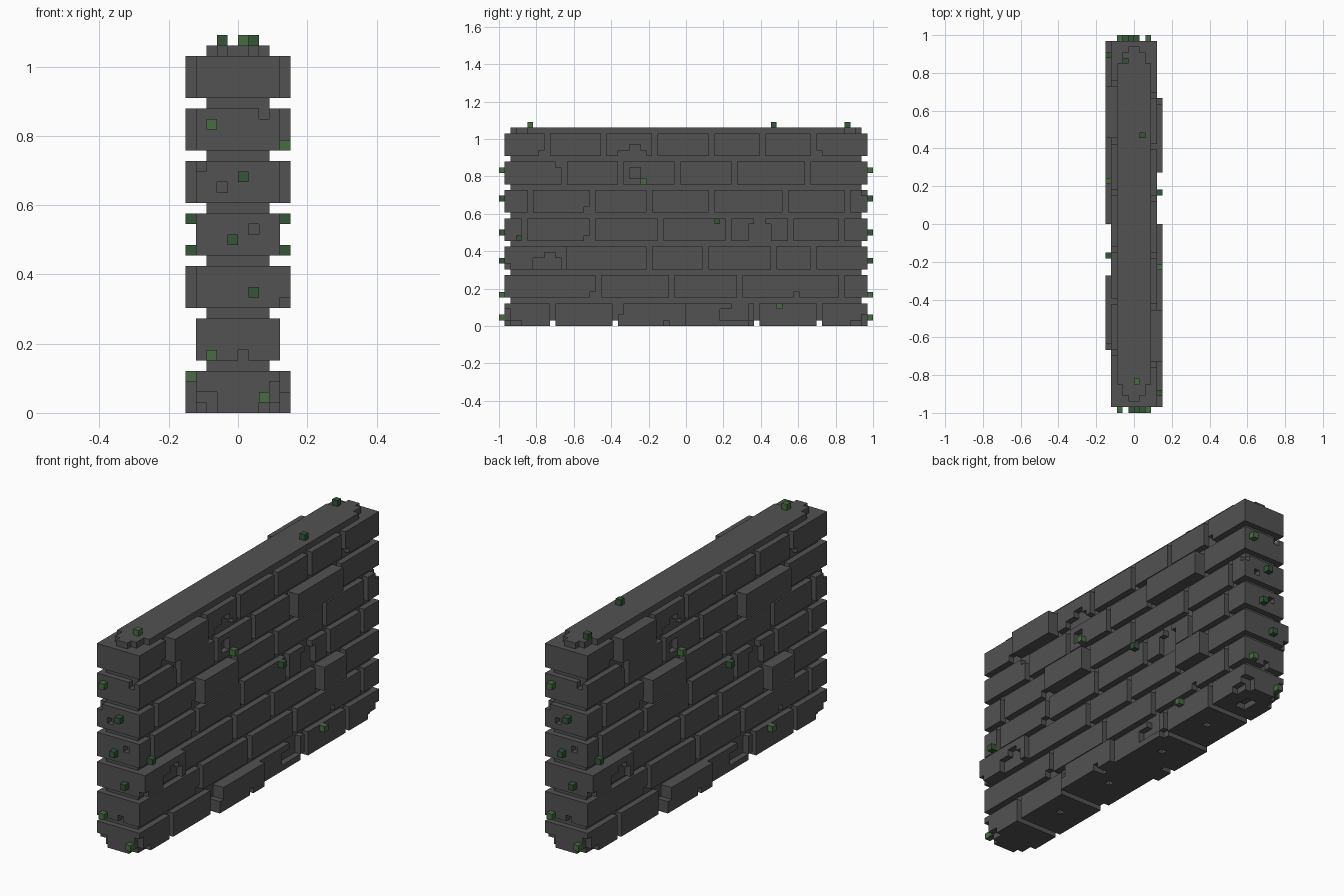
import bpy, bmesh
from mathutils import Vector

cube = bpy.data.objects.get("Cube")
if cube:
    bpy.data.objects.remove(cube, do_unlink=True)

U = 1 / 33  # edge of one block cell


def material(name, rgb):
    m = bpy.data.materials.new(name)
    m.use_nodes = True
    m.diffuse_color = (*rgb, 1)
    m.node_tree.nodes["Principled BSDF"].inputs["Base Color"].default_value = (*rgb, 1)
    return m


STONE = material("dark stone", (0.085, 0.085, 0.085))
MOSS = material("moss green", (0.065, 0.15, 0.055))
DARK_MOSS = material("deep moss green", (0.036, 0.09, 0.04))


def box(x0, x1, y0, y1, z0, z1):
    return {(x, y, z) for x in range(x0, x1) for y in range(y0, y1) for z in range(z0, z1)}


def both(cells):
    """Cells plus their copy turned half a turn about z."""
    return cells | {(-1 - x, -1 - y, z) for x, y, z in cells}


def build(name, cells, solid, mat):
    """Skin a set of cells, leaving out faces buried against other stone."""
    bm = bmesh.new()
    verts = {}
    for c in cells:
        for axis in range(3):
            for side in (0, 1):
                n = list(c)
                n[axis] += 2 * side - 1
                if tuple(n) in solid:
                    continue
                a, b = (axis + 1) % 3, (axis + 2) % 3
                loop = []
                for da, db in ((0, 0), (1, 0), (1, 1), (0, 1)):
                    p = list(c)
                    p[axis] += side
                    p[a] += da
                    p[b] += db
                    p = tuple(p)
                    if p not in verts:
                        verts[p] = bm.verts.new(Vector(p) * U)
                    loop.append(verts[p])
                bm.faces.new(loop if side else loop[::-1])
    bmesh.ops.dissolve_limit(bm, angle_limit=0.02, verts=bm.verts[:], edges=bm.edges[:])
    bmesh.ops.triangulate(bm, faces=[f for f in bm.faces if len(f.verts) > 4])
    me = bpy.data.meshes.new(name)
    bm.to_mesh(me)
    bm.free()
    me.materials.append(mat)
    bpy.context.collection.objects.link(bpy.data.objects.new(name, me))


# Brick courses from the ground up: joints on the left side, proud bricks there
COURSES = [
    ((-24, -13, 12, 23), [(-12, 0)]),
    ((-16, -3, 9, 27), []),
    ((-7, 3, 15, 22), [(-32, -21), (16, 22)]),
    ((-29, -17, -5, 7, 18, 27), []),
    ((-28, -17, -7, 4, 17, 28), [(-16, -7)]),
    ((-22, -12, -2, 8, 21), [(9, 21)]),
    ((-25, -15, -6, 4, 13, 22), [(-24, -15)]),
]

# Chips on the left face: y range, z range
SIDE_CHIPS = [
    (8, 11, 1, 4), (6, 8, 1, 3), (11, 12, 0, 1), (-4, -3, 0, 1), (-12, -11, 2, 4),
    (29, 31, 0, 1), (-32, -29, 0, 1), (19, 20, 5, 6), (-17, -16, 5, 6),
    (-7, -6, 10, 11), (11, 15, 15, 18), (12, 14, 18, 19), (-18, -17, 15, 16),
    (-18, -17, 20, 21), (-10, -8, 26, 28), (-23, -22, 28, 29),
    (-12, -7, 30, 31), (-10, -8, 31, 32), (-26, -25, 30, 31), (23, 24, 30, 31),
]
# Chips on the front face: x range, z range
END_CHIPS = [
    (-2, -1, 21, 22), (1, 2, 17, 18), (0, 1, 5, 6), (-4, -3, 23, 24),
    (2, 3, 28, 29), (-4, -2, 0, 2), (2, 4, 0, 1), (3, 4, 1, 3),
]

chips = set()
for y0, y1, z0, z1 in SIDE_CHIPS:
    chips |= both(box(3, 5, y0, y1, z0, z1))
for x0, x1, z0, z1 in END_CHIPS:
    chips |= both(box(x0, x1, -32, -31, z0, z1))
# Broken arch in the proud corner brick, and its lower corner
chips |= both(box(4, 5, -27, -22, 10, 12) | box(4, 5, -25, -23, 12, 13) | box(4, 5, -32, -31, 10, 11))
# Pits underneath
chips |= box(-1, 1, 26, 29, 0, 1)
for y in (-18, -6, 7, 18):
    chips |= box(0, 1, y, y + 1, 0, 1)

# Mortar core, with a rounded cap on top
core = box(-3, 3, -31, 31, 1, 34)
for half, reach in ((3, 28), (2, 30), (1, 31)):
    core |= box(-half, half, -reach, reach, 34, 35)

courses = []
for i, (joints, proud) in enumerate(COURSES):
    z = 5 * i
    bricks = box(-4, 4, -32, 32, z, z + 4)
    for y in joints:
        bricks -= both(box(3, 4, y, y + 1, z, z + 4))
        if i == 0:
            bricks -= box(-4, 4, y, y + 1, 0, 1)
    for y0, y1 in proud:
        bricks |= both(box(4, 5, y0, y1, z, z + 4))
    courses.append(bricks - chips - core)

solid = core.union(*courses)
build("mortar_core", core, solid, STONE)
for i, bricks in enumerate(courses):
    build(f"brick_course_{i + 1}", bricks, solid, STONE)

# Moss tufts: ends and sides are repeated by the half turn, the top ones are not
light = both({(-3, -33, 27), (-3, -33, 5), (2, -33, 1), (4, -8, 25), (4, 16, 3)})
dark = both({(0, -33, 22), (-1, -33, 16), (1, -33, 11), (4, 5, 18), (4, -30, 15)})
light |= {(0, -28, 35)}
dark |= {(-2, 28, 35), (1, 15, 35)}
build("moss_tufts", light, light, MOSS)
build("deep_moss_tufts", dark, dark, DARK_MOSS)
